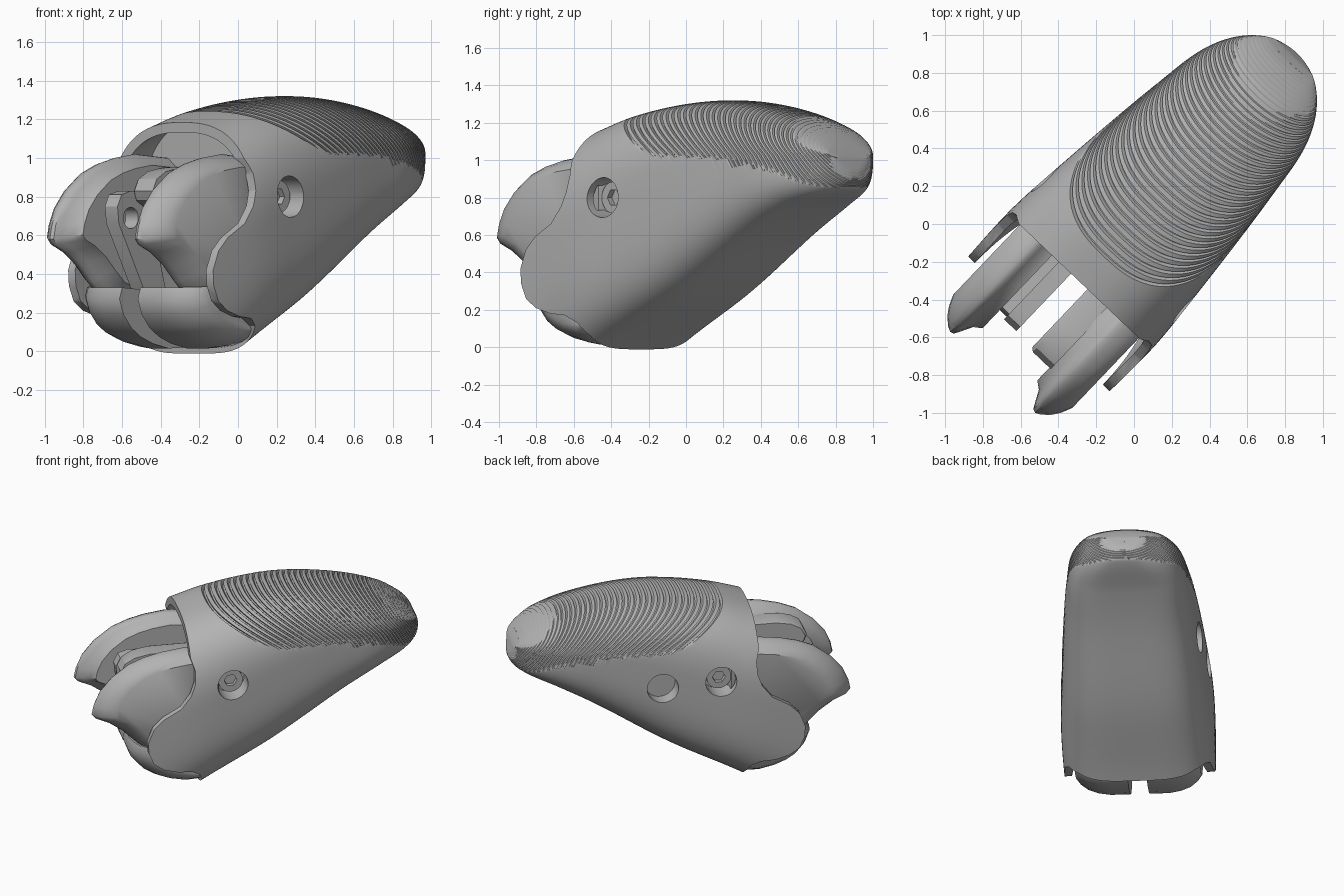
import bpy, bmesh, math
from mathutils import Vector

cube = bpy.data.objects.get("Cube")
if cube:
    bpy.data.objects.remove(cube)

grey = bpy.data.materials.new("plain_grey")
grey.use_nodes = True
grey.diffuse_color = (0.45, 0.45, 0.45, 1)
grey.node_tree.nodes["Principled BSDF"].inputs["Base Color"].default_value = (0.45, 0.45, 0.45, 1)

# Working frame: u runs along the body on the ground, w across it, z up
YAW = math.radians(46.4)
TILT = math.radians(29)


def place(u, w, z):
    return Vector((u * math.cos(YAW) + w * math.sin(YAW), u * math.sin(YAW) - w * math.cos(YAW), z))


def curve(points, x):
    """Smooth interpolation through (x, y) points."""
    x = min(max(x, points[0][0]), points[-1][0])
    i = max(k for k in range(len(points) - 1) if points[k][0] <= x)

    def slope(k):
        a, b = points[max(k - 1, 0)], points[min(k + 1, len(points) - 1)]
        return (b[1] - a[1]) / (b[0] - a[0])
    (x0, y0), (x1, y1) = points[i], points[i + 1]
    h = x1 - x0
    t = (x - x0) / h
    return ((2 * t**3 - 3 * t**2 + 1) * y0 + (t**3 - 2 * t**2 + t) * h * slope(i)
            + (3 * t**2 - 2 * t**3) * y1 + (t**3 - t**2) * h * slope(i + 1))


def from_rings(name, rings):
    """Skin a list of closed rings and cap both ends."""
    bm = bmesh.new()
    loops = [[bm.verts.new(p) for p in ring] for ring in rings]
    for a, b in zip(loops, loops[1:]):
        for i in range(len(a)):
            j = (i + 1) % len(a)
            bm.faces.new((a[i], a[j], b[j], b[i]))
    bm.faces.new(loops[0])
    bm.faces.new(loops[-1])
    bmesh.ops.recalc_face_normals(bm, faces=bm.faces)
    mesh = bpy.data.meshes.new(name)
    bm.to_mesh(mesh)
    bm.free()
    mesh.materials.append(grey)
    obj = bpy.data.objects.new(name, mesh)
    bpy.context.collection.objects.link(obj)
    return obj


def slab(name, profile, layers, pivot=(-0.35, 0.7), side=1):
    """Side profile (u, z) stacked over (w, scale) layers."""
    pu, pz = pivot
    return from_rings(name, [[place(pu + (u - pu) * k, w * side, pz + (z - pz) * k)
                              for u, z in profile] for w, k in layers])


def rod(name, u, z, radius, w0, w1, sides=32):
    ring = [(u + radius * math.cos(2 * math.pi * i / sides),
             z + radius * math.sin(2 * math.pi * i / sides)) for i in range(sides)]
    return slab(name, ring, [(w0, 1), (w1, 1)])


def select(obj):
    bpy.ops.object.select_all(action='DESELECT')
    obj.select_set(True)
    bpy.context.view_layer.objects.active = obj


def cut(obj, cutter, operation='DIFFERENCE'):
    cutter.hide_render = True
    mod = obj.modifiers.new("cut", 'BOOLEAN')
    mod.operation, mod.solver, mod.object = operation, 'EXACT', cutter
    select(obj)
    bpy.ops.object.modifier_apply(modifier=mod.name)
    bpy.data.objects.remove(cutter)


def smooth(obj, angle=32):
    select(obj)
    bpy.ops.object.shade_smooth_by_angle(angle=math.radians(angle))


# Body outline in the tilted frame: distance along the axis, height off it
UNDER = [(-0.8, 0.12), (-0.29, 0.15), (0.3, 0.14), (0.9, 0.175), (1.2, 0.175),
         (1.42, 0.155), (1.5, 0.165), (1.545, 0.21), (1.565, 0.29)]
OVER = [(-0.8, 1.45), (0.2, 1.24), (0.43, 1.19), (0.72, 1.09), (0.98, 0.965),
        (1.244, 0.78), (1.45, 0.58), (1.535, 0.44), (1.558, 0.37), (1.565, 0.31)]
WIDTH = [(-0.8, 0.515), (-0.4, 0.525), (-0.07, 0.5), (0.42, 0.45), (0.9, 0.39), (1.3, 0.35)]
RIB_EDGE = [(-0.3, 1.15), (0, 1.1), (0.17, 1.03), (0.45, 1.02), (0.72, 1.0),
            (0.96, 0.94), (1.12, 0.87), (1.25, 0.84)]
START, END, LEAN = 0.37, 1.565, 0.32


def half_width(u):
    t = min(max((u - 0.75) / 0.505, 0), 1)
    return curve(WIDTH, u) * math.sqrt(1 - t**2.5)


def body_ring(station, inset=0.0, groove=False, count=144):
    """Ring around the body, swept towards the tip on its flanks."""
    ring = []
    for i in range(count):
        a = 2 * math.pi * (i + 0.5) / count
        sweep = LEAN * min(1, (END - station) / (END - START))
        s = station + sweep * min(1, 1 - math.sin(a))
        low, high = curve(UNDER, s) + inset, curve(OVER, s) - inset
        mid, half = (low + high) / 2, (high - low) / 2
        e = 2.6 - min(max(s - 0.8, 0), 0.6) if math.sin(a) > 0 else 3.8
        cw = math.copysign(abs(math.cos(a)) ** (2 / e), math.cos(a))
        dn = half * math.copysign(abs(math.sin(a)) ** (2 / e), math.sin(a))
        u = s * math.cos(TILT) - (mid + dn) * math.sin(TILT)
        z = s * math.sin(TILT) + (mid + dn) * math.cos(TILT)
        w = max(half_width(u) - inset, 0.002) * cw
        if groove:
            depth = 0.04 * min(max((z - curve(RIB_EDGE, u)) / 0.03, 0), 1)
            w *= 1 - depth
            u += depth * dn * math.sin(TILT)
            z -= depth * dn * math.cos(TILT)
        ring.append(place(u, w, z))
    return ring


# Shell with ribbed back, the ribs closing up towards the tip
rings = [body_ring(-0.8 + 0.058 * i) for i in range(20)]
RIBS = 42
for i in range(RIBS):
    for part, groove in ((0, False), (0.58, False), (0.66, True), (0.92, True)):
        t = (i + part) / RIBS
        rings.append(body_ring(START + 1.192 * (1 - (1 - t) ** 1.6), groove=groove))
rings.append(body_ring(1.564))
shell = from_rings("ribbed_shell", rings)

# Open mouth with side ears
mouth = [(-1.6, -0.6), (-1.6, 2.2), (-0.42, 2.2), (-0.42, 1.0), (-0.395, 0.92), (-0.4, 0.83),
         (-0.43, 0.75), (-0.5, 0.66), (-0.62, 0.59), (-0.69, 0.52), (-0.73, 0.42), (-0.725, 0.34),
         (-0.69, 0.26), (-0.62, 0.21), (-0.52, 0.18), (-0.42, 0.17), (-0.36, 0.13),
         (-0.33, 0.06), (-0.33, -0.6)]
cut(shell, slab("mouth_cutter", mouth, [(-1, 1), (1, 1)]))
cavity = from_rings("cavity", [body_ring(-0.9 + 0.1 * i, inset=0.05) for i in range(19)])
front = [(-1.6, -1), (-1.6, 2.2), (-0.22, 2.2), (-0.22, -1)]
cut(cavity, slab("cavity_limit", front, [(-1, 1), (1, 1)]), 'INTERSECT')
cut(shell, cavity)

# Bolt holes on both sides, plus a plain hole on one side
for u, z, side in ((-0.136, 0.8, 1), (-0.145, 0.8, -1), (0.255, 0.77, -1)):
    cut(shell, rod("hole_cutter", u, z, 0.107, side * 0.36, side * 0.8))
smooth(shell)

for u, side, name in ((-0.136, 1, "bolt_a"), (-0.145, -1, "bolt_b")):
    head = rod(name + "_head", u, 0.8, 0.085, side * 0.35, side * 0.42)
    cut(head, rod("socket_cutter", u, 0.8, 0.045, side * 0.385, side * 0.5, 6))
    smooth(head)

# Hooked upper prongs and rounded lower lobes of the hinge
prong = [(-0.2, 1.0), (-0.45, 1.02), (-0.6, 1.0), (-0.72, 0.97), (-0.83, 0.925), (-0.95, 0.835),
         (-1.03, 0.74), (-1.07, 0.65), (-1.085, 0.58), (-1.06, 0.55), (-0.97, 0.51),
         (-0.87, 0.44), (-0.79, 0.36), (-0.7, 0.28), (-0.5, 0.22), (-0.2, 0.22)]
lobe = [(-0.2, 0.33), (-0.5, 0.31), (-0.8, 0.33), (-0.82, 0.27), (-0.79, 0.19), (-0.73, 0.12),
        (-0.66, 0.075), (-0.57, 0.04), (-0.45, 0.015), (-0.34, 0.02), (-0.2, 0.14)]
for side, name in ((1, "a"), (-1, "b")):
    smooth(slab("upper_prong_" + name, prong,
                [(0.2, 0.82), (0.24, 0.86), (0.27, 0.94), (0.29, 0.99), (0.31, 1), (0.34, 0.98),
                 (0.38, 0.93), (0.41, 0.87), (0.435, 0.79)], side=side), 40)
    smooth(slab("lower_lobe_" + name, lobe,
                [(0.065, 1), (0.2, 1), (0.28, 0.97), (0.35, 0.91), (0.4, 0.82), (0.43, 0.72)],
                pivot=(-0.3, 0.35), side=side), 40)

# Inner knuckle on one side
knuckle = [(-0.2, 0.95), (-0.65, 0.95), (-0.76, 0.93), (-0.83, 0.89), (-0.86, 0.83),
           (-0.84, 0.78), (-0.77, 0.74), (-0.7, 0.6), (-0.6, 0.25), (-0.2, 0.25)]
smooth(slab("inner_knuckle", knuckle, [(0.06, 0.97), (0.08, 1), (0.21, 1)]))

# Slanted link arm with a pin hole on the other side
arm = [(-0.2, 0.82), (-0.74, 0.83), (-0.81, 0.81), (-0.84, 0.75), (-0.83, 0.66),
       (-0.62, 0.28), (-0.45, 0.28), (-0.2, 0.4)]
link = slab("link_arm", arm, [(-0.15, 1), (-0.06, 1)])
cut(link, rod("pin_hole_cutter", -0.74, 0.69, 0.055, -0.3, 0.0))
smooth(link)
